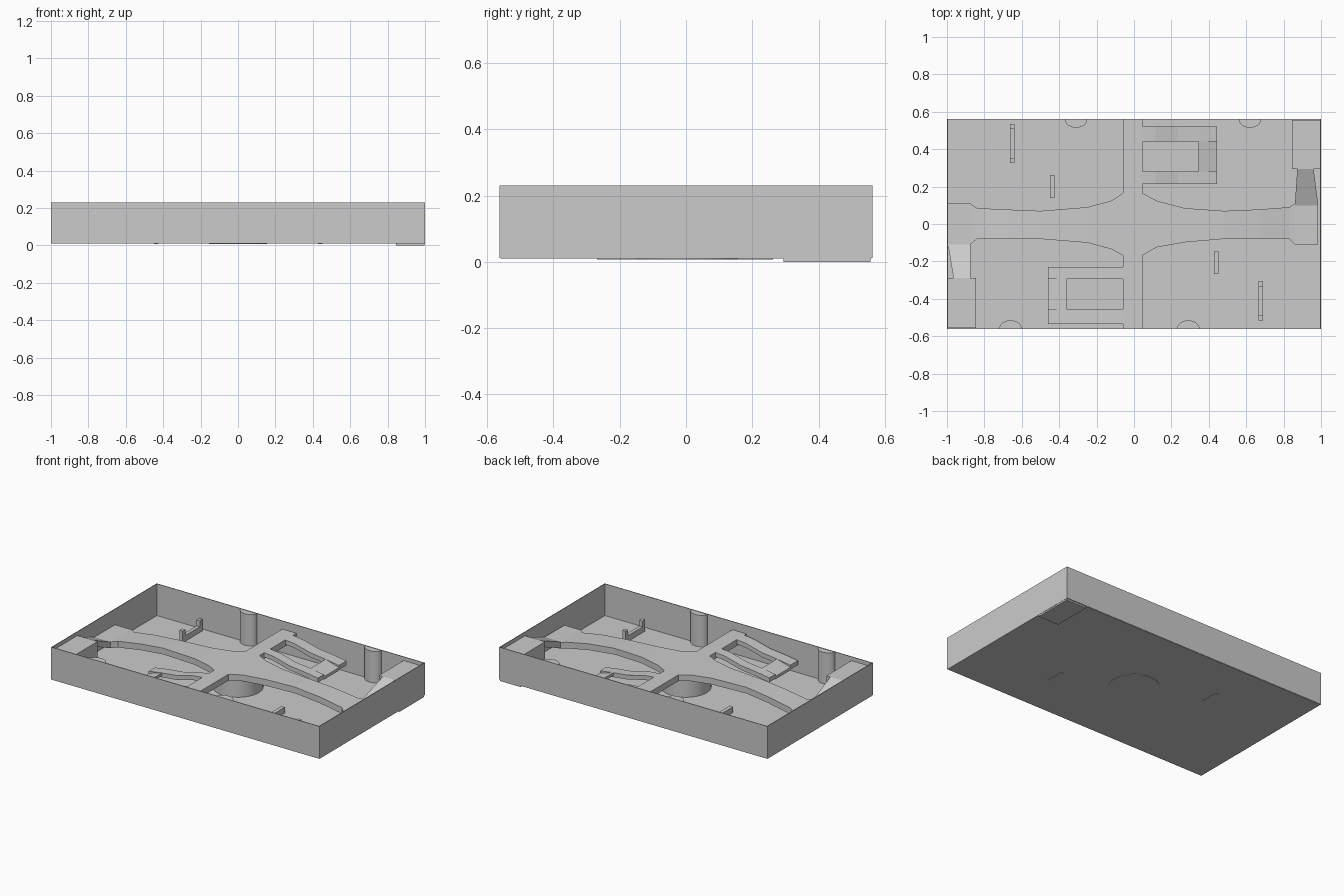
import bpy, bmesh, math

if "Cube" in bpy.data.objects:
    bpy.data.objects.remove(bpy.data.objects["Cube"])

FLOOR = 0.016
TOP = 0.23
DECK = 0.175     # bridge height at the middle
END = 0.125      # bridge height at the ends
THICK = 0.042


def finish(name, bm, smooth=False):
    bmesh.ops.recalc_face_normals(bm, faces=bm.faces)
    me = bpy.data.meshes.new(name)
    bm.to_mesh(me)
    bm.free()
    ob = bpy.data.objects.new(name, me)
    bpy.context.collection.objects.link(ob)
    if smooth:
        bpy.context.view_layer.objects.active = ob
        ob.select_set(True)
        bpy.ops.object.shade_smooth_by_angle(angle=math.radians(35))
        ob.select_set(False)
    return ob


def box(name, x0, x1, y0, y1, z0, z1):
    bm = bmesh.new()
    bmesh.ops.create_cube(bm, size=1)
    for v in bm.verts:
        v.co = ((x0 + x1) / 2 + v.co.x * (x1 - x0),
                (y0 + y1) / 2 + v.co.y * (y1 - y0),
                (z0 + z1) / 2 + v.co.z * (z1 - z0))
    return finish(name, bm)


def slab(name, stations, thick=THICK):
    """Deck through pairs of 3D edge points, with vertical sides."""
    bm = bmesh.new()
    rings = []
    for a, b in stations:
        low = [(p[0], p[1], p[2] - thick) for p in (b, a)]
        rings.append([bm.verts.new(p) for p in (a, b, *low)])
    for r, s in zip(rings, rings[1:]):
        for i in range(4):
            j = (i + 1) % 4
            bm.faces.new((r[i], r[j], s[j], s[i]))
    bm.faces.new(rings[0])
    bm.faces.new(rings[-1][::-1])
    return finish(name, bm)


def half_post(name, x, y, side):
    bm = bmesh.new()
    n = 16
    ring = []
    for i in range(n + 1):
        a = math.pi * i / n
        ring.append(bm.verts.new((x + 0.06 * math.cos(a),
                                  y - side * 0.045 * math.sin(a), FLOOR)))
    f = bm.faces.new(ring)
    up = bmesh.ops.extrude_face_region(bm, geom=[f])['geom']
    for v in up:
        if isinstance(v, bmesh.types.BMVert):
            v.co.z = TOP - 0.002
    return finish(name, bm, True)


# Tray: floor and four thin walls
W = 0.005
box("floor", -1, 1, -0.56, 0.56, 0.01, FLOOR)
for s in (-1, 1):
    box("long_wall", -1, 1, *sorted((s * 0.5625, s * (0.5625 - W))), 0.012, TOP)
    box("end_wall", *sorted((s, s * (1 - W))), -0.56, 0.56, 0.012, TOP)

# Central bridge: x, lower edge, upper edge, height
plan = [(-0.995, -0.11, 0.11, END), (-0.875, -0.11, 0.11, END),
        (-0.84, -0.08, 0.085, 0.128), (-0.67, -0.08, 0.077, 0.155),
        (-0.5, -0.08, 0.07, 0.172), (-0.25, -0.10, 0.09, DECK),
        (-0.12, -0.135, 0.125, DECK), (-0.06, -0.168, 0.165, DECK),
        (0.045, -0.168, 0.165, DECK), (0.12, -0.125, 0.125, DECK),
        (0.27, -0.098, 0.085, DECK), (0.48, -0.08, 0.07, 0.172),
        (0.67, -0.08, 0.078, 0.155), (0.83, -0.08, 0.09, 0.128),
        (0.86, -0.11, 0.11, END), (0.985, -0.11, 0.11, END)]
slab("bridge", [((x, a, z), (x, b, z)) for x, a, b, z in plan])
for s in (-1, 1):
    box("cross_arm", -0.06, 0.045, *sorted((s * 0.165, s * 0.562)), DECK - THICK, DECK)

# Central round support
bm = bmesh.new()
bmesh.ops.create_cone(bm, cap_ends=True, segments=40, radius1=0.155, radius2=0.155,
                      depth=DECK - 0.008 - THICK)
bmesh.ops.translate(bm, vec=(0, 0, (DECK + 0.008 - THICK) / 2), verts=bm.verts)
finish("central_column", bm, True)

# Corner towers and the ramps that climb to them
box("corner_tower", 0.845, 0.998, 0.295, 0.557, 0.0, 0.205)
box("corner_tower", -0.998, -0.845, -0.555, -0.29, 0.01, 0.205)
slab("tower_ramp", [((0.86, 0.10, END), (0.985, 0.10, END)),
                    ((0.873, 0.295, 0.205), (0.96, 0.295, 0.205))])
slab("tower_ramp", [((-0.875, -0.11, END), (-0.995, -0.11, END)),
                    ((-0.875, -0.29, 0.205), (-0.965, -0.29, 0.205))])

# Looped side ramps, one on each side of the cross arms
LOW = 0.125


def side_ramp(start, y_in, y_hole0, y_hole1, y_out, s):
    reach = (0.0, 0.07, 0.19, 0.30)
    heights = (DECK, 0.168, 0.137, LOW)
    for a, b in ((y_in, y_hole0), (y_hole1, y_out)):
        pts = [((start + s * r, a, z), (start + s * r, b, z))
               for r, z in zip(reach, heights)]
        pts.append(((start + s * 0.40, a, 0.11), (start + s * 0.40, b, 0.11)))
        slab("side_ramp", pts, 0.03)
    slab("side_ramp_landing", [((start + s * 0.30, y_hole0, LOW), (start + s * 0.30, y_hole1, LOW)),
                               ((start + s * 0.40, y_hole0, 0.095), (start + s * 0.40, y_hole1, 0.095))],
         0.02)


side_ramp(0.045, 0.215, 0.28, 0.44, 0.52, 1)
side_ramp(-0.06, -0.23, -0.295, -0.455, -0.535, -1)

# Half-round wall posts
for x, s in ((-0.31, 1), (0.62, 1), (-0.66, -1), (0.29, -1)):
    half_post("wall_post", x, s * 0.56, s)

# Barriers: low bar with two raised ends, and a plain low bar
for x, y0, y1 in ((-0.652, 0.325, 0.535), (0.677, -0.515, -0.305)):
    box("barrier_bar", x - 0.012, x + 0.012, y0, y1, 0.01, 0.055)
    for y in (y0, y1 - 0.028):
        box("barrier_end", x - 0.012, x + 0.012, y, y + 0.028, 0.055, 0.095)
for x, y0, y1 in ((-0.437, 0.14, 0.262), (0.44, -0.268, -0.147)):
    box("low_barrier", x - 0.013, x + 0.013, y0, y1, 0.008, 0.055)
